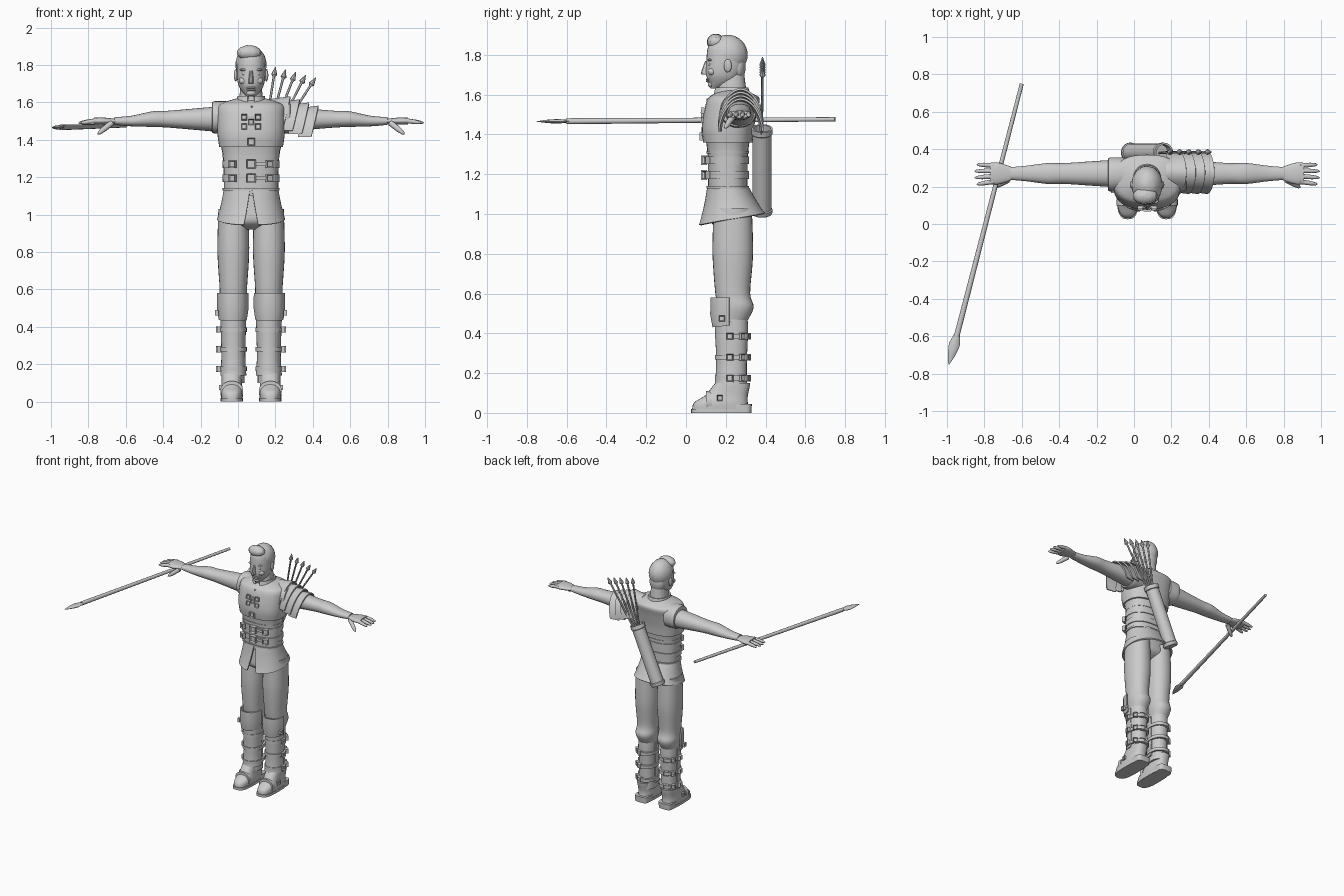
import bpy, bmesh
from math import sin, cos, pi, radians, copysign
from mathutils import Vector, Matrix

default_cube = bpy.data.objects.get("Cube")
if default_cube:
    bpy.data.objects.remove(default_cube)

CENTRE = 0.07  # x of the body's centre line
sides = (-1, 1)
made = []
grey = bpy.data.materials.new("plain grey")
grey.use_nodes = True
grey.diffuse_color = (0.6, 0.6, 0.6, 1)
grey.node_tree.nodes["Principled BSDF"].inputs["Base Color"].default_value = grey.diffuse_color


def finish(name, bm):
    bmesh.ops.recalc_face_normals(bm, faces=bm.faces)
    mesh = bpy.data.meshes.new(name)
    bm.to_mesh(mesh)
    bm.free()
    mesh.materials.append(grey)
    part = bpy.data.objects.new(name, mesh)
    bpy.context.collection.objects.link(part)
    made.append(part)


def smooth_rows(rows, steps):
    """Pass a smooth curve through the rows."""
    last = len(rows) - 1
    result = []
    for i in range(last):
        before, here, after, later = (rows[max(0, min(last, i + k))] for k in (-1, 0, 1, 2))
        for step in range(steps):
            t = step / steps
            result.append([b + t / 2 * (c - a + t * (2 * a - 5 * b + 4 * c - d + t * (3 * (b - c) + d - a)))
                           for a, b, c, d in zip(before, here, after, later)])
    return result + [rows[-1]]


def bridge(bm, rings, closed=True):
    for ring, following in zip(rings, rings[1:]):
        for k in range(0 if closed else 1, len(ring)):
            bm.faces.new((ring[k - 1], ring[k], following[k], following[k - 1]))


def loft(name, axis, centre, aspect, rows, side=1, power=2.2, count=28, steps=4,
         arc=None, thick=0.01, flare=0, gap=0, point=0):
    """Skin rounded sections; a row is (position along axis, radius, optional shift)."""
    place = {"x": lambda t, a, b: (CENTRE + side * t, a, b),
             "y": lambda t, a, b: (CENTRE + side * a, t, b),
             "z": lambda t, a, b: (CENTRE + side * a, b, t)}[axis]
    rows = smooth_rows([(*row, 0)[:3] for row in rows], steps)
    bm = bmesh.new()
    rings = []
    for i, (position, radius, shift) in enumerate(rows):
        along = i / (len(rows) - 1)
        start, end = (radians(arc[0]) + gap * along, radians(arc[1]) - gap * along) if arc else (0, 2 * pi)
        ring = []
        for k in range(count + 1 if arc else count):
            angle = start + (end - start) * k / count
            a, b = (radius * copysign(abs(v) ** (2 / power), v) for v in (cos(angle), sin(angle)))
            spot = place(position + point * along * sin(angle), centre[0] + a,
                         centre[1] + shift + b * (aspect + flare * along))
            ring.append(bm.verts.new(spot))
        rings.append(ring)
    bridge(bm, rings, closed=not arc)
    if arc:
        bmesh.ops.recalc_face_normals(bm, faces=bm.faces)
        bmesh.ops.solidify(bm, geom=bm.faces[:], thickness=thick)
    else:
        bm.faces.new(rings[0])
        bm.faces.new(rings[-1])
    finish(name, bm)


def lathe(name, start, end, radius, profile, count=12, flat=1):
    """Turn (fraction along, fraction of radius) pairs around the line from start to end."""
    start, end = Vector(start), Vector(end)
    line = end - start
    level = abs(line.z) < line.length / 2
    across = line.cross(Vector((0, 0, 1)) if level else Vector((0, 1, 0))).normalized() * radius
    upward = line.cross(across).normalized() * radius * flat
    bm = bmesh.new()
    rings = []
    for along, size in profile:
        angles = [2 * pi * k / count for k in range(count)]
        rings.append([bm.verts.new(start + line * along + (across * cos(w) + upward * sin(w)) * size)
                      for w in angles])
    bridge(bm, rings)
    bm.faces.new(rings[0])
    bm.faces.new(rings[-1])
    finish(name, bm)


def ball(name, place, size, cut=None, ripple=0):
    """An ellipsoid, with optional grooves and a plane that removes its lower front."""
    bm = bmesh.new()
    bmesh.ops.create_uvsphere(bm, u_segments=32, v_segments=16, radius=1)
    for v in bm.verts:
        v.co *= 1 + ripple * sin(v.co.x * 25)
    bmesh.ops.scale(bm, vec=size, verts=bm.verts)
    if cut:
        bmesh.ops.bisect_plane(bm, geom=bm.verts[:] + bm.edges[:] + bm.faces[:],
                               plane_co=(0, -size[1], size[2] / 3), plane_no=cut, clear_inner=True)
    bmesh.ops.translate(bm, vec=Vector(place) + Vector((CENTRE, 0, 0)), verts=bm.verts)
    finish(name, bm)


def plate(name, place, size, face=(0, -1, 0), stretch=1, hollow=True):
    """A small block facing outward, hollowed like a buckle if wanted."""
    bm = bmesh.new()
    bmesh.ops.create_cube(bm, size=size)
    bmesh.ops.scale(bm, vec=(stretch, 1, 0.6), verts=bm.verts)
    if hollow:
        front = max(bm.faces, key=lambda f: f.calc_center_median().z)
        bmesh.ops.inset_region(bm, faces=[front], thickness=size / 5)
        bmesh.ops.translate(bm, vec=(0, 0, -size / 4), verts=front.verts)
    turn = Vector(face).to_track_quat("Z", "Y").to_matrix().to_4x4()
    spot = Vector(place) + Vector((CENTRE, 0, 0))
    bmesh.ops.transform(bm, matrix=Matrix.Translation(spot) @ turn, verts=bm.verts)
    finish(name, bm)


# Head, hair and face
loft("head", "z", (0, 0.2), 1.27, [(1.63, 0.02, -0.05), (1.66, 0.05, -0.02), (1.7, 0.07, -0.01), (1.76, 0.077),
                                   (1.84, 0.07), (1.88, 0.04)], count=32)
loft("neck", "z", (0, 0.23), 1.15, [(1.56, 0.07), (1.7, 0.055)])
ball("hair", (0, 0.21, 1.8), (0.083, 0.1, 0.1), cut=(0, 0.5, 1), ripple=0.01)
ball("hair_nape", (0, 0.26, 1.74), (0.06, 0.04, 0.07))
ball("hair_quiff", (-0.01, 0.15, 1.865), (0.065, 0.045, 0.04), ripple=0.03)
loft("nose", "z", (0, 0.11), 2.3, [(1.77, 0.01, 0.01), (1.71, 0.015), (1.7, 0.01)], count=12)
for lip_z in (1.677, 1.667):
    ball("lip", (0, 0.11, lip_z), (0.025, 0.01, 0.006))
ball("chin", (0, 0.125, 1.65), (0.025, 0.015, 0.015))
for side in sides:
    ball("eye", (side * 0.034, 0.12, 1.752), (0.015, 0.01, 0.008))
    ball("eyebrow", (side * 0.036, 0.12, 1.774), (0.025, 0.012, 0.007))
    ball("cheek", (side * 0.04, 0.13, 1.715), (0.025, 0.02, 0.02))
    ball("ear", (side * 0.082, 0.21, 1.745), (0.01, 0.02, 0.033))

# Torso: padded waist, chest plate, collar, skirt and belts
middle = (0, 0.21)
loft("waist", "z", middle, 0.68, [(1.1, 0.145), (1.3, 0.15), (1.4, 0.17)], power=2.5)
loft("chest_plate", "z", middle, 0.73, [(1.36, 0.17), (1.43, 0.18), (1.52, 0.183, 0.015), (1.58, 0.178, 0.03),
                                        (1.605, 0.13, 0.03), (1.62, 0.08, 0.03)], power=2.5, count=40)
loft("collar", "z", (0, 0.23), 1.15, [(1.59, 0.083), (1.635, 0.073)], arc=(-78, 258))
loft("skirt", "z", middle, 0.7, [(1.14, 0.145), (1.06, 0.16, 0.01), (0.975, 0.182, 0.02)],
     count=48, arc=(-89, 269), flare=0.22, gap=0.17, point=0.03)
loft("hips", "z", (0, 0.22), 0.65, [(1.12, 0.135), (1.03, 0.15), (0.96, 0.15), (0.92, 0.06)], power=2.4)
for name, z, half in (("belt", 1.27, 0.02), ("belt", 1.195, 0.02), ("piping", 1.31, 0.006), ("piping", 1.135, 0.006)):
    loft(name, "z", middle, 0.7, [(z - half, 0.152), (z + half, 0.153)], power=2.5, count=40, steps=1)
    if name == "belt":
        plate("belt_buckle", (0, 0.09, z), 0.05)
        plate("belt_tongue", (0.05, 0.1, z), 0.02, stretch=3, hollow=False)
        for side in sides:
            plate("side_buckle", (side * 0.1, 0.1, z), 0.04, (side / 2, -1, 0))
plate("lower_chest_buckle", (0, 0.08, 1.39), 0.04)
plate("chest_clasp", (0, 0.085, 1.495), 0.03)
plate("neck_placket", (0, 0.115, 1.57), 0.02, (-1, -1, 0), hollow=False)
for side in sides:
    for z in (1.52, 1.47):
        plate("chest_buckle", (side * 0.037, 0.085, z), 0.03, (0, -1, 0.2))
        plate("chest_strap", (side * 0.02, 0.09, z), 0.012, stretch=4, hollow=False)

# Arms and hands
rounded = [(0, 1), (0.6, 0.9), (0.9, 0.6), (1, 0.1)]
for side in sides:
    loft("armhole", "x", (0.265, 1.52), 0.95, [(0.12, 0.09), (0.2, 0.09), (0.21, 0.07)], side)
    loft("arm", "x", (0.27, 1.51), 0.95, [(0.15, 0.075), (0.3, 0.065), (0.45, 0.055), (0.53, 0.056),
                                          (0.64, 0.042, -0.01), (0.73, 0.034, -0.01)], side, flare=-0.35)
    loft("palm", "x", (0.27, 1.5), 0.33, [(0.71, 0.03), (0.79, 0.057), (0.84, 0.057)], side)
    for k in range(4):
        spread = k - 1.5
        lathe("finger", (CENTRE + side * 0.82, 0.27 + spread * 0.029, 1.503),
              (CENTRE + side * (0.93 - abs(spread) / 80), 0.265 + spread * 0.035, 1.49), 0.013, rounded)
    lathe("thumb", (CENTRE + side * 0.745, 0.235, 1.49), (CENTRE + side * 0.82, 0.195, 1.43), 0.016, rounded)

# Layered guard on the left shoulder
for layer in range(4):
    inner = 0.1 + layer / 20
    loft("shoulder_guard", "x", (0.275, 1.46 - layer / 60), 1.5, [(inner, 0.105), (inner + 0.07, 0.115)],
         power=1.9, arc=(2, 178), point=0.04)

# Legs, boots and guards
shin = (0.095, 0.235)
for side in sides:
    loft("trouser_leg", "z", shin, 1.2, [(1.03, 0.08), (0.85, 0.085), (0.75, 0.083), (0.6, 0.073),
                                         (0.53, 0.075, 0.015), (0.46, 0.06)], side)
    loft("boot", "z", shin, 1.2, [(0.48, 0.062), (0.4, 0.064), (0.25, 0.059), (0.1, 0.06)], side)
    loft("shin_guard", "z", shin, 1.3, [(0.46, 0.07), (0.25, 0.064), (0.14, 0.07)], side, arc=(178, 362))
    loft("knee_guard", "z", (0.098, 0.23), 1.3, [(0.58, 0.084), (0.5, 0.085), (0.44, 0.076)],
         side, count=7, steps=1, arc=(186, 354), point=0.01)
    plate("knee_buckle", (side * 0.183, 0.18, 0.475), 0.03, (side, 0, 0))
    for z in (0.175, 0.28, 0.385):
        loft("calf_strap", "z", shin, 1.25, [(z - 0.012, 0.072), (z + 0.012, 0.072)], side, steps=1)
        for turn in (-10, 40, 75):
            out = Vector((side * cos(radians(turn)), sin(radians(turn)), 0))
            plate("calf_buckle", Vector((side * shin[0], shin[1], z)) + out * 0.08, 0.033, out)
    foot = (0.103, 0.175)
    loft("foot", "z", foot, 2.6, [(0, 0.056), (0.05, 0.06), (0.09, 0.055, 0.03), (0.15, 0.055, 0.06)],
         side, power=2.7, flare=-1)
    loft("sole", "z", foot, 2.5, [(0, 0.06), (0.02, 0.06)], side, power=3, steps=1)
    loft("heel", "z", (0.103, 0.275), 1, [(0, 0.054), (0.045, 0.056)], side, power=4, steps=1)
    loft("foot_strap", "y", (0.103, 0.055), 0.9, [(0.1, 0.061), (0.13, 0.061)], side, steps=1)
    plate("foot_buckle", (side * 0.163, 0.17, 0.075), 0.028, (side, 0, 0))

# Quiver with a fan of arrows
lathe("quiver", (-0.025, 0.382, 1), (0.16, 0.382, 1.43), 0.053,
      [(0, 0.7), (0, 0.9), (0.02, 1), (0.05, 1), (0.06, 0.9), (0.93, 0.9), (0.94, 1), (1, 1), (1, 0.8), (0.9, 0.8)],
      count=24)
for k in range(5):
    lathe("arrow", (0.135 + k / 80, 0.38, 1.38), (0.2 + k * 0.054, 0.385, 1.79 - k / 70), 0.016,
          [(0, 0.4), (0.87, 0.4), (0.9, 1), (1, 0.1)], count=8)

# Spear held in the right hand
tail, socket, tip = (-0.6, 0.75, 1.476), (-0.948, -0.6, 1.466), (-0.99, -0.75, 1.465)
lathe("spear_shaft", tail, socket, 0.015, [(0, 0.7), (1, 1)])
lathe("spear_head", socket, tip, 0.03, [(-0.1, 0.5), (0, 0.6), (0.3, 1), (0.65, 0.7), (1, 0.1)], count=8, flat=0.4)

# Smooth shading with crisp edges
bpy.ops.object.select_all(action="DESELECT")
for part in made:
    part.select_set(True)
bpy.context.view_layer.objects.active = made[0]
bpy.ops.object.shade_smooth_by_angle(angle=radians(38))
